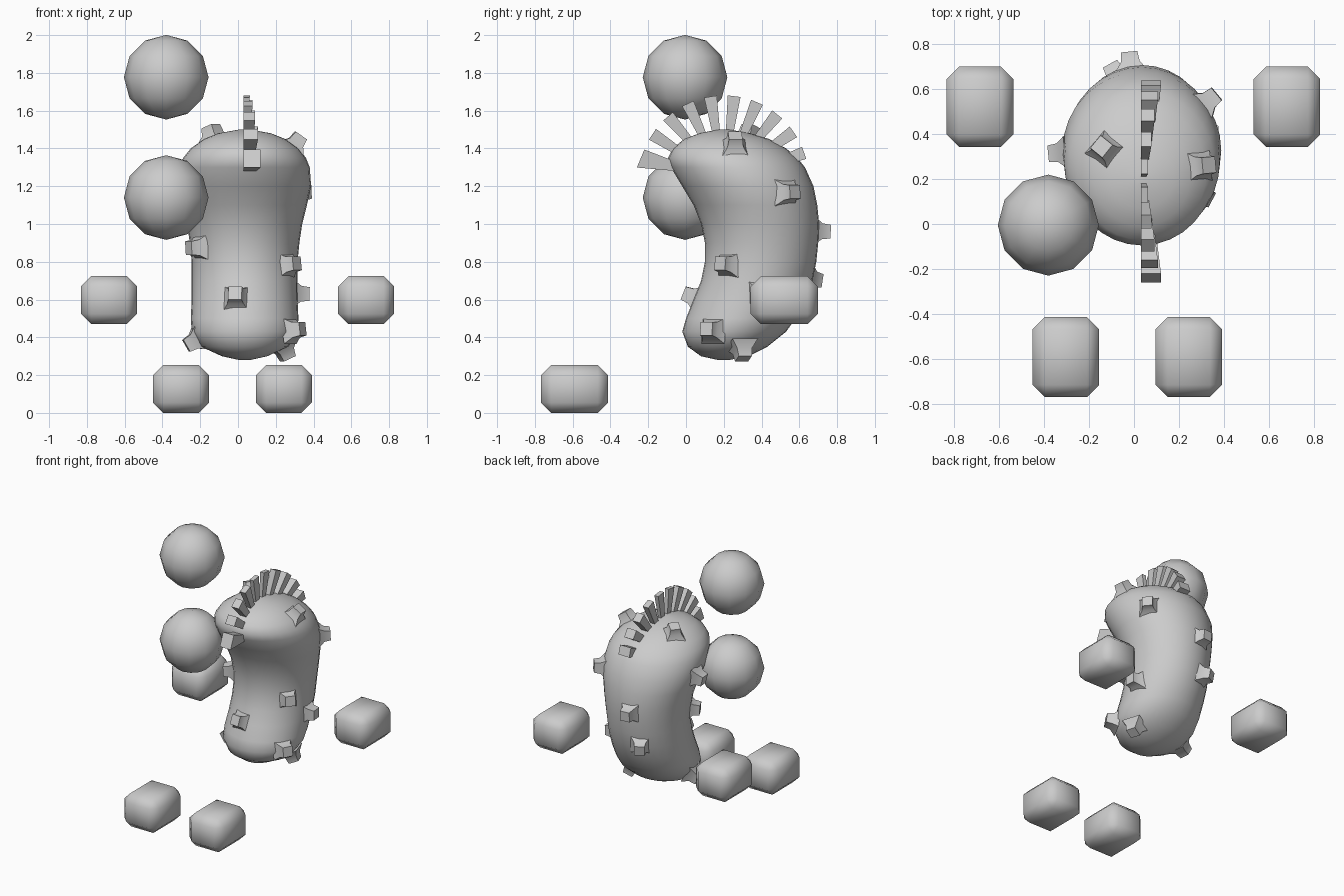
import bpy
import bmesh
import math
from mathutils import Vector, Matrix
from mathutils.bvhtree import BVHTree

default_cube = bpy.data.objects.get("Cube")
if default_cube:
    bpy.data.objects.remove(default_cube, do_unlink=True)

GREY = (0.6, 0.6, 0.6, 1.0)
grey = bpy.data.materials.new("plain grey")
grey.use_nodes = True
grey.diffuse_color = GREY
grey.node_tree.nodes["Principled BSDF"].inputs["Base Color"].default_value = GREY


def make_object(name, bm, smooth_angle=180):
    """Turn a bmesh into a smooth shaded object with the shared material."""
    bmesh.ops.recalc_face_normals(bm, faces=bm.faces)
    mesh = bpy.data.meshes.new(name)
    bm.to_mesh(mesh)
    bm.free()
    mesh.materials.append(grey)
    obj = bpy.data.objects.new(name, mesh)
    bpy.context.collection.objects.link(obj)
    bpy.ops.object.select_all(action='DESELECT')
    obj.select_set(True)
    bpy.context.view_layer.objects.active = obj
    bpy.ops.object.shade_smooth_by_angle(angle=math.radians(smooth_angle))
    return obj


def loft(bm, rings):
    """Bridge a list of equally long point rings and cap both ends."""
    loops = [[bm.verts.new(point) for point in ring] for ring in rings]
    count = len(loops[0])
    for lower, upper in zip(loops, loops[1:]):
        for i in range(count):
            j = (i + 1) % count
            bm.faces.new((lower[i], lower[j], upper[j], upper[i]))
    bm.faces.new(loops[0][::-1])
    bm.faces.new(loops[-1])


def ellipse(center, half_x, half_y, count=32):
    angles = [math.tau * i / count for i in range(count)]
    return [center + Vector((half_x * math.cos(a), half_y * math.sin(a), 0)) for a in angles]


# Bean-shaped body: height, front edge, back edge, half width
BODY_MIDDLE = 0.035
body_slices = [
    (.28, .17, .23, .03), (.3, .08, .33, .12), (.35, .01, .43, .23),
    (.43, -.02, .53, .28), (.5, 0, .58, .285), (.6, .04, .635, .28),
    (.7, .08, .67, .28), (.8, .1, .69, .28), (.9, .1, .7, .29),
    (1, .08, .705, .305), (1.1, .04, .695, .33), (1.2, -.02, .675, .352),
    (1.3, -.08, .63, .345), (1.35, -.095, .59, .325), (1.4, -.07, .53, .285),
    (1.45, -.01, .44, .215), (1.48, .07, .34, .14), (1.5, .17, .23, .03),
]
bm = bmesh.new()
loft(bm, [ellipse(Vector((BODY_MIDDLE, (front + back) / 2, z)), half, (back - front) / 2)
          for z, front, back, half in body_slices])
bmesh.ops.recalc_face_normals(bm, faces=bm.faces)
body_surface = BVHTree.FromBMesh(bm)
make_object("body", bm)


# Stubby square bumps with flared roots, standing on the body surface
def square(half, height):
    return [Vector((x * half, y * half, height))
            for x, y in ((-1, -1), (1, -1), (1, 1), (-1, 1))]


bump_spots = [
    (-.015, 0, .63), (.3, .19, .79), (.36, .4, .63), (.3, .13, .44),
    (.25, .3, .32), (-.3, .17, .87), (-.26, .24, .36), (-.4, .31, 1.15),
    (-.14, .34, 1.5), (.32, .26, 1.45), (.37, .58, 1.17), (-.02, .75, .96),
    (-.1, .7, .7),
]
bm = bmesh.new()
for spot in bump_spots:
    place, normal, _, _ = body_surface.find_nearest(Vector(spot))
    matrix = Matrix.Translation(place) @ normal.to_track_quat('Z', 'Y').to_matrix().to_4x4()
    profile = [(.07, -.02), (.042, .02), (.036, .065)]
    loft(bm, [[matrix @ p for p in square(half, height)] for half, height in profile])
make_object("body_bumps", bm, 50)

# Fan of crest blades, thin in the middle and thicker at both ends
CREST_CENTER = Vector((0.03, 0.2, 1.23))
BLADES = 10
bm = bmesh.new()
for i in range(BLADES):
    t = i / (BLADES - 1)
    angle = math.radians(163 - 144 * t)
    outward = Vector((0, math.cos(angle), math.sin(angle)))
    along = Vector((0, -outward.z, outward.y))
    thick = 0.025 + 0.065 * abs(2 * t - 1)
    rings = []
    for radius, half in ((0.22, 0.018), (0.45, 0.034)):
        middle = CREST_CENTER + outward * radius
        across = Vector((thick * (0.7 if radius < 0.3 else 1), 0, 0))
        rings.append([middle - along * half, middle + along * half,
                      middle + along * half + across, middle - along * half + across])
    if i == 0:
        # The front blade droops to a point
        for k in (1, 2):
            rings[1][k] += Vector((0, -0.02, -0.03))
    loft(bm, rings)
make_object("crest", bm, 40)

# Two floating balls on the right side
for name, height in (("upper_ball", 1.777), ("lower_ball", 1.14)):
    bm = bmesh.new()
    bmesh.ops.create_uvsphere(bm, u_segments=12, v_segments=6, radius=0.224)
    bmesh.ops.translate(bm, verts=bm.verts, vec=(-0.38, -0.005, height))
    make_object(name, bm)

# Floating hands and feet: chamfered blocks
blocks = {
    "right_hand": (-0.683, 0.52, 0.597),
    "left_hand": (0.678, 0.52, 0.597),
    "right_foot": (-0.302, -0.59, 0.127),
    "left_foot": (0.243, -0.59, 0.127),
}
for name, position in blocks.items():
    bm = bmesh.new()
    bmesh.ops.create_cube(bm, size=1)
    bmesh.ops.scale(bm, verts=bm.verts, vec=(0.295, 0.355, 0.254))
    bmesh.ops.bevel(bm, geom=bm.edges[:], offset=0.054, segments=1,
                    affect='EDGES', profile=0.5)
    bmesh.ops.translate(bm, verts=bm.verts, vec=position)
    make_object(name, bm)
